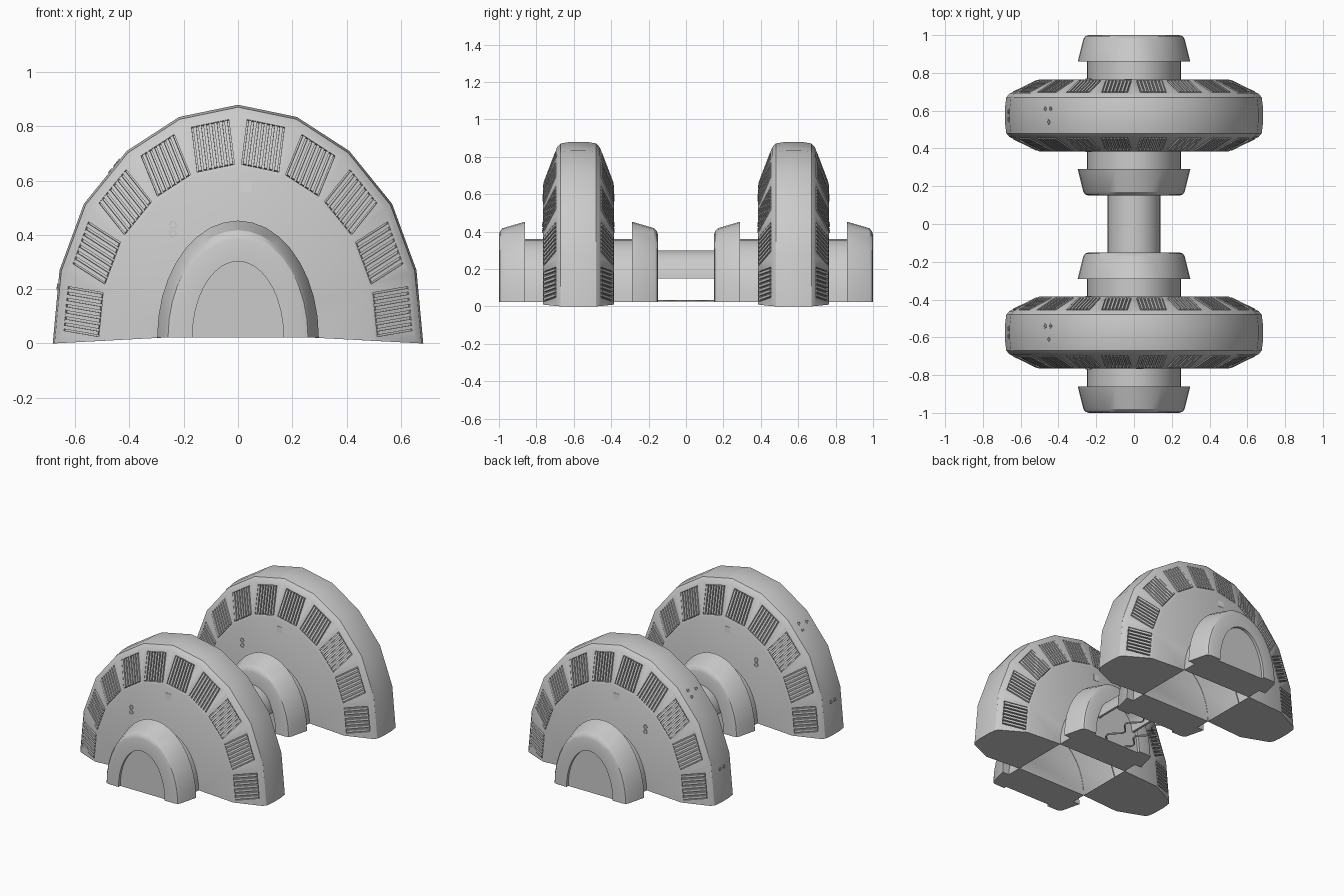
import bpy, bmesh, math
from mathutils import Vector

if "Cube" in bpy.data.objects:
    bpy.data.objects.remove(bpy.data.objects["Cube"], do_unlink=True)


def material(name, value):
    m = bpy.data.materials.new(name)
    m.use_nodes = True
    col = (value, value, value, 1)
    m.diffuse_color = col
    m.node_tree.nodes["Principled BSDF"].inputs["Base Color"].default_value = col
    return m


GREY = material("plain_grey", 0.6)
LIGHT = material("light_grey", 0.72)


def finish(bm, name, mat=GREY, angle=28):
    bmesh.ops.recalc_face_normals(bm, faces=bm.faces)
    me = bpy.data.meshes.new(name)
    bm.to_mesh(me)
    bm.free()
    me.materials.append(mat)
    ob = bpy.data.objects.new(name, me)
    bpy.context.collection.objects.link(ob)
    bpy.ops.object.select_all(action='DESELECT')
    ob.select_set(True)
    bpy.context.view_layer.objects.active = ob
    bpy.ops.object.shade_smooth_by_angle(angle=math.radians(angle))
    return ob


def add_box(bm, c, u, v, n):
    """Box from a centre and three half-axis vectors."""
    vs = [bm.verts.new(c + u * i + v * j + n * k)
          for i in (-1, 1) for j in (-1, 1) for k in (-1, 1)]
    for f in ((0, 1, 3, 2), (4, 6, 7, 5), (0, 4, 5, 1), (2, 3, 7, 6), (0, 2, 6, 4), (1, 5, 7, 3)):
        bm.faces.new([vs[i] for i in f])


# Half-wheel outline (right half mirrored) and its cross-section (scale, y)
half = [(0.683, 0), (0.658, 0.27), (0.568, 0.515), (0.41, 0.71), (0.217, 0.835)]
OUTLINE = half + [(0, 0.88)] + [(-x, z) for x, z in reversed(half)]
side = [(0.735, 0.19), (0.965, 0.115), (0.99, 0.095), (1.0, 0.04)]
SECTION = side + [(s, -y) for s, y in reversed(side)]
OPEN_X, BASE = 0.25, 0.023


def wheel(name, cy):
    bm, slats = bmesh.new(), bmesh.new()
    rows = []
    for s, y in SECTION:
        row = []
        for x, z in OUTLINE:
            lift = BASE * (1 - s) * 0.683 / 0.43 if z == 0 else 0
            row.append(bm.verts.new((x * s, cy + y, z * s + lift)))
        rows.append(row)

    def vent(a, b, c, d, sign):
        # a, b on the inner edge, c, d on the outer edge
        p = [w.co for w in (a, b, c, d)]
        mid = sum(p, Vector()) / 4
        u = (p[1] - p[0]) * 0.43
        v = ((p[2] + p[3]) - (p[0] + p[1])) * 0.5 * 0.42
        n = u.cross(v).normalized()
        if n.y * sign < 0:
            n.negate()
        quad = ((-1, -1), (1, -1), (1, 1), (-1, 1))
        rim = [bm.verts.new(mid + u * i + v * j) for i, j in quad]
        floor = [bm.verts.new(w.co - n * 0.012) for w in rim]
        outer = (a, b, c, d)
        for k in range(4):
            m = (k + 1) % 4
            bm.faces.new((outer[k], outer[m], rim[m], rim[k]))
            bm.faces.new((rim[k], rim[m], floor[m], floor[k]))
        bm.faces.new(floor)
        for k in range(7):
            add_box(slats, mid + u * (k - 3) * 0.28 - n * 0.004, u * 0.085, v * 0.97, n * 0.008)

    last = len(rows) - 2
    for r in range(last + 1):
        lo, hi = rows[r], rows[r + 1]
        for i in range(len(OUTLINE) - 1):
            if r == 0:
                vent(lo[i], lo[i + 1], hi[i + 1], hi[i], 1)
            elif r == last:
                vent(hi[i], hi[i + 1], lo[i + 1], lo[i], -1)
            else:
                bm.faces.new((lo[i], lo[i + 1], hi[i + 1], hi[i]))

    # flat sides, and an underside left open in the middle
    feet = []
    for row in (rows[0], rows[-1]):
        y = row[0].co.y
        pair = [bm.verts.new((sx * OPEN_X, y, BASE)) for sx in (1, -1)]
        bm.faces.new(row + [pair[1], pair[0]])
        feet.append(pair)
    for k, end in ((0, 0), (1, -1)):
        bm.faces.new([row[end] for row in rows] + [feet[1][k], feet[0][k]])
    finish(bm, name)
    finish(slats, name + "_vent_slats")


def arch(bm, stations, cap_start=False, seg=18):
    """Loft half-ellipses (half width, height, y) standing on the base."""
    rings = []
    for w, h, y in stations:
        rings.append([bm.verts.new((w * math.cos(math.pi * i / seg), y,
                                    BASE + h * math.sin(math.pi * i / seg)))
                      for i in range(seg + 1)])
    for lo, hi in zip(rings, rings[1:]):
        for i in range(seg):
            bm.faces.new((lo[i], lo[i + 1], hi[i + 1], hi[i]))
    bm.faces.new(rings[-1])
    bm.faces.new([r[0] for r in rings] + [r[-1] for r in reversed(rings)])


# Hub, flared collar, rounded lip and recessed end plate (offsets from wheel centre)
HUB = [(0.25, 0.337, 0.188), (0.25, 0.337, 0.285), (0.298, 0.43, 0.285), (0.268, 0.395, 0.405),
       (0.258, 0.38, 0.419), (0.24, 0.36, 0.425), (0.168, 0.28, 0.425), (0.168, 0.28, 0.407)]


def ring_bolt(bm, pos, normal, r=0.013):
    """Small hexagonal ring lying on a surface."""
    q = Vector(normal).to_track_quat('Z', 'Y')
    loops = []
    for rad, h in ((r, 0), (r, 0.004), (r * 0.6, 0.004), (r * 0.6, 0)):
        loops.append([bm.verts.new(Vector(pos) + q @ Vector((rad * math.cos(k * math.pi / 3),
                     rad * math.sin(k * math.pi / 3), h))) for k in range(6)])
    for lo, hi in zip(loops, loops[1:]):
        for k in range(6):
            m = (k + 1) % 6
            bm.faces.new((lo[k], lo[m], hi[m], hi[k]))


for label, cy in (("front", -0.575), ("back", 0.575)):
    wheel(label + "_half_wheel", cy)
    bolts, plates = bmesh.new(), bmesh.new()
    for tag, s in (("rear", 1), ("fore", -1)):
        bm = bmesh.new()
        arch(bm, [(w, h, cy + s * y) for w, h, y in HUB])
        finish(bm, f"{label}_{tag}_collar")
        # face bolts and small plate
        for z in (0.405, 0.437):
            ring_bolt(bolts, (-0.24, cy + s * 0.19, z), (0, s, 0), 0.016)
        add_box(plates, Vector((-0.03 * s, cy + s * 0.19, 0.58)), Vector((0.02, 0, 0)),
                Vector((0, 0, 0.02)), Vector((0, 0.002, 0)))
    # tread bolts
    a, b = Vector((-0.568, 0, 0.515)), Vector((-0.41, 0, 0.71))
    for t, dy in ((0.62, 0.035), (0.8, 0.035), (0.74, -0.035)):
        p = a.lerp(b, t)
        ring_bolt(bolts, (p.x, cy + dy, p.z), (-0.777, 0, 0.63), 0.012)
    for dy in (-0.02, 0.02):
        ring_bolt(bolts, (-0.664, cy + dy, 0.21), (-0.995, 0, 0.09), 0.012)
    finish(bolts, label + "_bolts")
    finish(plates, label + "_face_plates", LIGHT)

# Arched axle cover between the two inner collars
bm = bmesh.new()
SEG, LEN = 16, 0.17
cover = []
for y in (-LEN, LEN):
    for r in (0.14, 0.125):
        cover.append([bm.verts.new((r * math.cos(math.pi * i / SEG), y,
                                    0.15 + (r + 0.01) * math.sin(math.pi * i / SEG)))
                      for i in range(SEG + 1)])
for lo, hi in ((0, 2), (1, 3), (0, 1), (2, 3)):
    for i in range(SEG):
        bm.faces.new((cover[lo][i], cover[lo][i + 1], cover[hi][i + 1], cover[hi][i]))
for end in (0, -1):
    bm.faces.new([cover[k][end] for k in (0, 1, 3, 2)])
finish(bm, "axle_cover")

# Thin wavy cables below the axle
for side_name, s in (("left", 1), ("right", -1)):
    cu = bpy.data.curves.new(side_name + "_cable", 'CURVE')
    cu.dimensions = '3D'
    cu.bevel_depth = 0.005
    cu.bevel_resolution = 1
    sp = cu.splines.new('POLY')
    n = 25
    sp.points.add(n - 1)
    for k, p in enumerate(sp.points):
        t = k / (n - 1)
        p.co = (s * (0.07 + 0.03 * math.sin(t * 4 * math.pi)), -LEN + 2 * LEN * t, 0.03, 1)
    cu.materials.append(GREY)
    bpy.context.collection.objects.link(bpy.data.objects.new(side_name + "_cable", cu))
